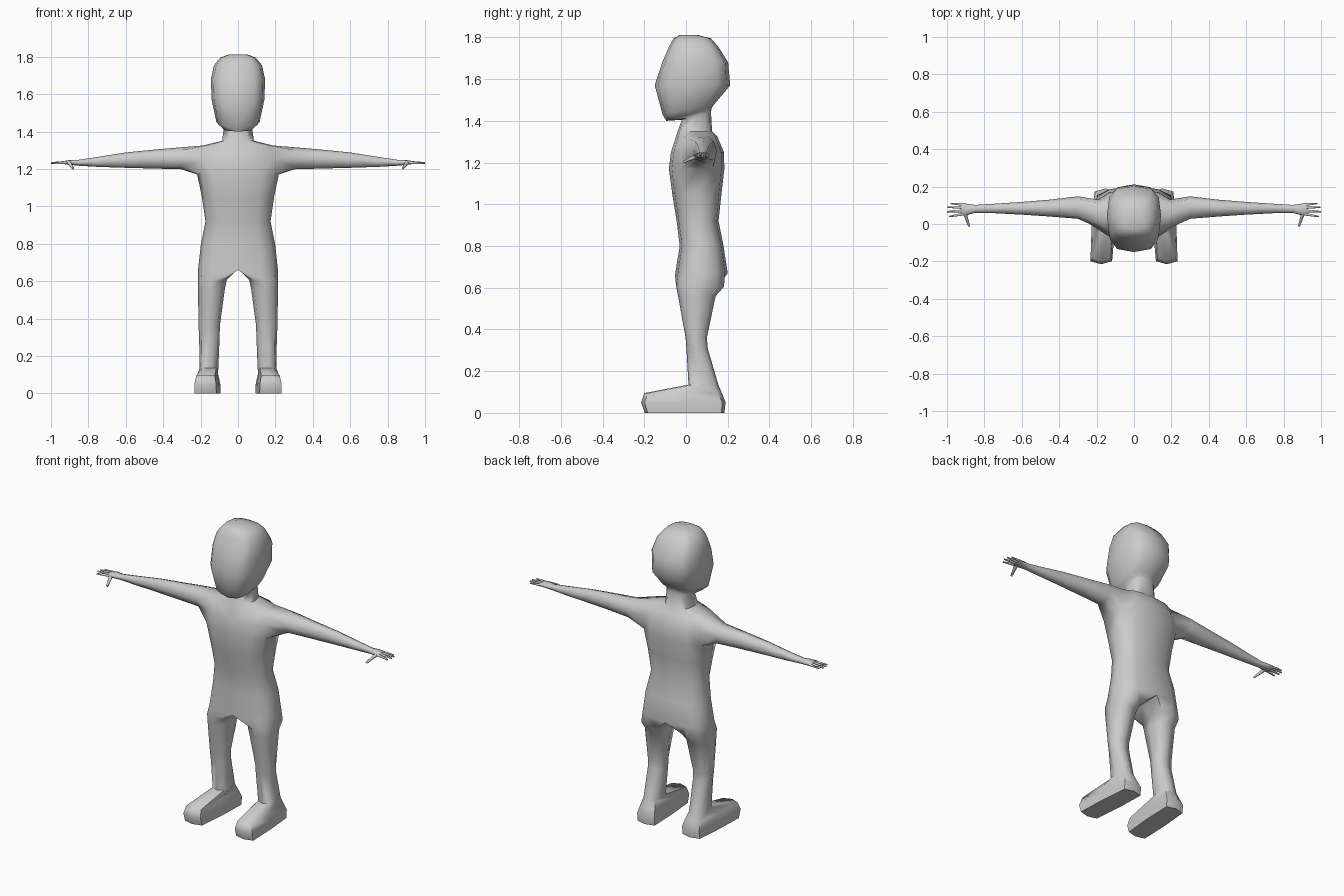
import bpy, bmesh, math
from mathutils import Vector

if "Cube" in bpy.data.objects:
    bpy.data.objects.remove(bpy.data.objects["Cube"])

skin = bpy.data.materials.new("light_grey")
skin.diffuse_color = (0.6, 0.6, 0.6, 1)
skin.use_nodes = True
skin.node_tree.nodes["Principled BSDF"].inputs["Base Color"].default_value = skin.diffuse_color

DIRS = [(-1, -1), (0, -1), (1, -1), (1, 0), (1, 1), (0, 1), (-1, 1), (-1, 0)]


def half_ring(bm, zf, zb, w, yf, yb, p):
    """Right half of a rounded cross-section, front centre to back centre."""
    vs = []
    for k in range(7):
        a = math.pi * k / 6
        c, s = math.cos(a), abs(math.sin(a))
        t = 0.5 - 0.5 * math.copysign(abs(c) ** p, c)
        x = 0 if k in (0, 6) else w * s ** p
        vs.append(bm.verts.new((x, yf + (yb - yf) * t, zf + (zb - zf) * t)))
    return vs


def octagon(bm, a0, a1, b0, b1, corner, place):
    """Eight-sided limb section; place maps its two axes into space."""
    vs = []
    for u, v in DIRS:
        f = corner if u and v else 1
        vs.append(bm.verts.new(place((a0 + a1) / 2 + u * f * (a1 - a0) / 2,
                                     (b0 + b1) / 2 + v * f * (b1 - b0) / 2)))
    return vs


def bridge(bm, r, q, closed=True, skip=()):
    n = len(r)
    for i in range(n if closed else n - 1):
        if i not in skip:
            j = (i + 1) % n
            bm.faces.new((r[i], r[j], q[j], q[i]))


def finish(bm, name):
    """Mirror to the left side, fix normals and make the object."""
    bmesh.ops.mirror(bm, geom=bm.verts[:] + bm.edges[:] + bm.faces[:],
                     axis='X', merge_dist=0.0005)
    bmesh.ops.remove_doubles(bm, verts=bm.verts[:], dist=0.0002)
    bmesh.ops.recalc_face_normals(bm, faces=bm.faces[:])
    me = bpy.data.meshes.new(name)
    bm.to_mesh(me)
    bm.free()
    me.materials.append(skin)
    ob = bpy.data.objects.new(name, me)
    bpy.context.collection.objects.link(ob)
    bpy.ops.object.select_all(action='DESELECT')
    ob.select_set(True)
    bpy.context.view_layer.objects.active = ob
    bpy.ops.object.shade_smooth_by_angle(angle=math.radians(60))
    return ob


bm = bmesh.new()

# Torso, neck and head: front z, back z, half width, front y, back y, roundness
trunk = [
    (0.66, 0.67, 0.213, -0.053, 0.200, 0.75),
    (0.80, 0.80, 0.198, -0.030, 0.180, 0.75),
    (0.92, 0.92, 0.174, -0.045, 0.156, 0.75),
    (1.05, 1.05, 0.193, -0.066, 0.170, 0.75),
    (1.17, 1.17, 0.218, -0.082, 0.184, 0.75),
    (1.25, 1.25, 0.215, -0.072, 0.182, 0.75),
    (1.325, 1.325, 0.190, -0.048, 0.150, 0.75),
    (1.35, 1.35, 0.085, -0.040, 0.125, 0.75),
    (1.405, 1.44, 0.075, -0.020, 0.120, 0.75),
    (1.40, 1.46, 0.085, -0.095, 0.122, 0.7),
    (1.43, 1.475, 0.116, -0.112, 0.132, 0.65),
    (1.57, 1.57, 0.141, -0.150, 0.212, 0.65),
    (1.68, 1.68, 0.145, -0.114, 0.202, 0.65),
    (1.755, 1.755, 0.128, -0.082, 0.155, 0.65),
    (1.795, 1.795, 0.095, -0.060, 0.120, 0.65),
    (1.812, 1.812, 0.050, -0.030, 0.055, 0.7),
]
rings = [half_ring(bm, *t) for t in trunk]
for n in range(len(rings) - 1):
    # Leave an opening for the arm at the shoulder
    bridge(bm, rings[n], rings[n + 1], False, (2, 3) if n in (4, 5) else ())
bm.faces.new(rings[-1])

# Arm and palm: x, front y, back y, bottom z, top z
A, B, C = rings[4:7]
last = [A[2], A[3], A[4], B[4], C[4], C[3], C[2], B[2]]
for x, y0, y1, z0, z1 in [
    (0.30, 0.028, 0.148, 1.198, 1.316),
    (0.45, 0.040, 0.130, 1.202, 1.303),
    (0.60, 0.050, 0.118, 1.206, 1.288),
    (0.75, 0.058, 0.108, 1.211, 1.264),
    (0.85, 0.060, 0.102, 1.217, 1.249),
    (0.89, 0.048, 0.108, 1.221, 1.249),
    (0.925, 0.044, 0.114, 1.225, 1.243),
]:
    ring = octagon(bm, y0, y1, z0, z1, 0.75, lambda y, z: (x, y, z))
    bridge(bm, last, ring)
    last = ring
bm.faces.new(last)

# Leg: inner x, outer x, front y, back y, z
last = rings[0] + [bm.verts.new((0, 0.07, 0.665))]
for x0, x1, y0, y1, z in [
    (0.060, 0.215, -0.047, 0.182, 0.605),
    (0.070, 0.213, -0.038, 0.142, 0.56),
    (0.097, 0.212, -0.002, 0.100, 0.36),
    (0.098, 0.208, 0.002, 0.104, 0.31),
    (0.105, 0.205, 0.012, 0.155, 0.135),
]:
    ring = octagon(bm, x0, x1, y0, y1, 0.76, lambda x, y: (x, y, z))
    bridge(bm, last, ring)
    last = ring

# Foot, toes turned slightly outward
for x0, x1, y0, y1, z, c in [
    (0.108, 0.218, -0.200, 0.172, 0.095, 0.9),
    (0.100, 0.226, -0.215, 0.190, 0.050, 0.92),
    (0.100, 0.226, -0.198, 0.184, 0.0, 0.92),
]:
    ring = octagon(bm, x0, x1, y0, y1, c, lambda x, y: (x - 0.06 * y, y, z))
    bridge(bm, last, ring)
    last = ring
bm.faces.new(last)
finish(bm, "body")

# Fingers and thumb: root, tip, root radius
digits = {
    "index_finger": ((0.915, 0.053, 1.234), (0.988, 0.040, 1.230), 0.009),
    "middle_finger": ((0.915, 0.070, 1.234), (1.000, 0.066, 1.232), 0.009),
    "ring_finger": ((0.915, 0.088, 1.234), (0.998, 0.090, 1.232), 0.009),
    "little_finger": ((0.915, 0.104, 1.234), (0.982, 0.110, 1.231), 0.008),
    "thumb": ((0.905, 0.060, 1.235), (0.882, -0.012, 1.202), 0.012),
}
for name, (root, tip, r) in digits.items():
    bm = bmesh.new()
    d = Vector(tip) - Vector(root)
    bmesh.ops.create_cone(bm, cap_ends=True, segments=6, radius1=r,
                          radius2=r * 0.5, depth=d.length)
    turn = d.to_track_quat('Z', 'Y')
    for v in bm.verts:
        v.co = turn @ v.co + (Vector(root) + Vector(tip)) / 2
    finish(bm, name)
